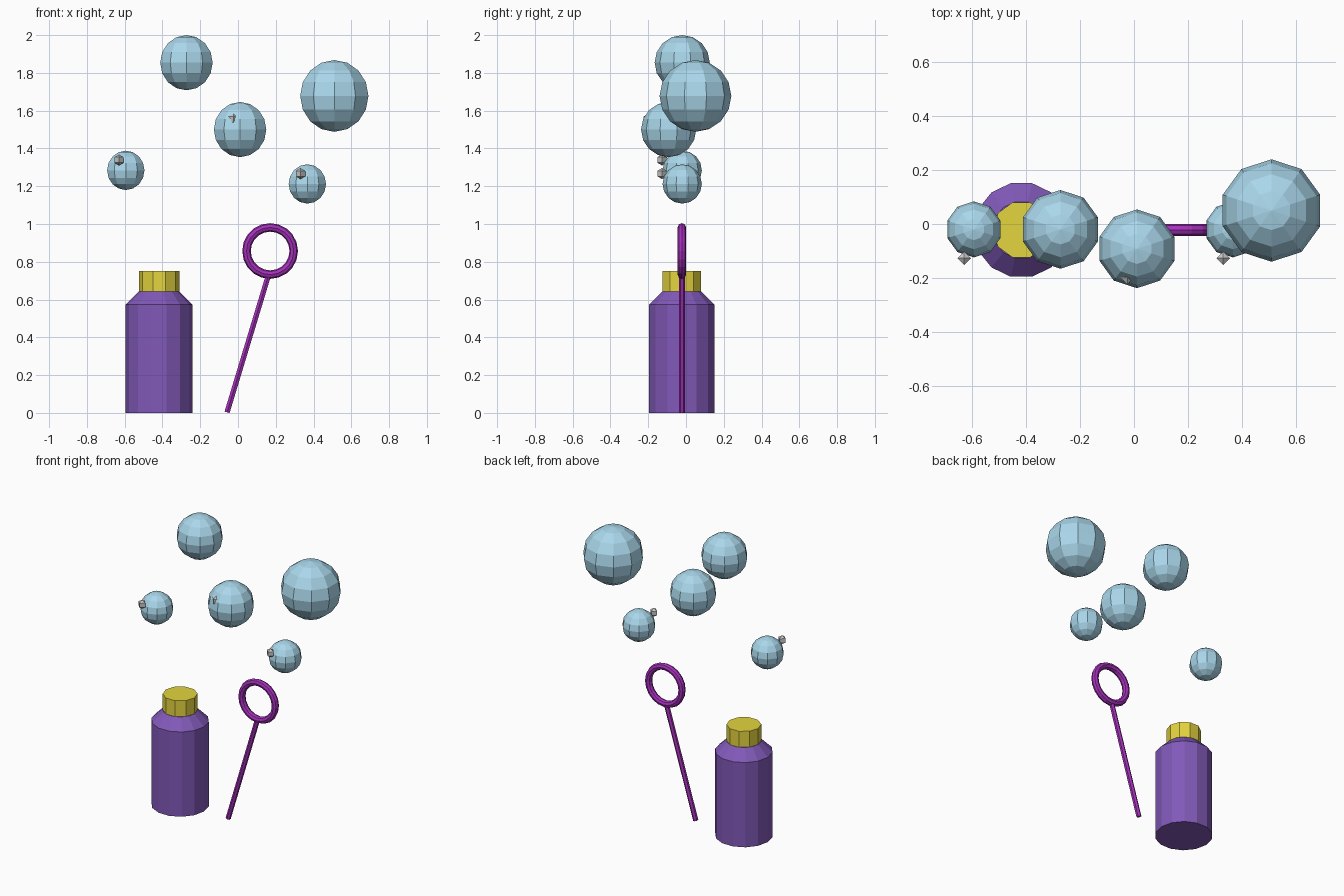
import bpy, bmesh, math
from mathutils import Vector

if "Cube" in bpy.data.objects:
    bpy.data.objects.remove(bpy.data.objects["Cube"])

Y0 = -0.022


def material(name, rgb):
    m = bpy.data.materials.new(name)
    m.diffuse_color = (*rgb, 1)
    m.use_nodes = True
    m.node_tree.nodes["Principled BSDF"].inputs["Base Color"].default_value = m.diffuse_color
    return m


PURPLE = material("purple", (0.22, 0.10, 0.48))
YELLOW = material("yellow", (0.78, 0.66, 0.05))
MAGENTA = material("magenta", (0.38, 0.03, 0.50))
BLUE = material("pale_blue", (0.40, 0.68, 0.83))


def finish(name, bm, loc, mat=None):
    bmesh.ops.recalc_face_normals(bm, faces=bm.faces)
    me = bpy.data.meshes.new(name)
    bm.to_mesh(me)
    bm.free()
    ob = bpy.data.objects.new(name, me)
    bpy.context.collection.objects.link(ob)
    ob.location = loc
    if mat:
        me.materials.append(mat)
    return ob


def lathe(name, profile, sides, loc, mat=None, turn=0.0):
    """Revolve (radius, z) points around z; zero radius makes a pole."""
    bm = bmesh.new()
    rings = []
    for r, z in profile:
        if r < 1e-6:
            rings.append([bm.verts.new((0, 0, z))] * sides)
        else:
            angles = [turn + math.tau * i / sides for i in range(sides)]
            rings.append([bm.verts.new((r * math.cos(a), r * math.sin(a), z)) for a in angles])
    for a, b in zip(rings, rings[1:]):
        for i in range(sides):
            j = (i + 1) % sides
            bm.faces.new(list(dict.fromkeys((a[i], a[j], b[j], b[i]))))
    for ring in (rings[0], rings[-1]):
        if ring[0] is not ring[1]:
            bm.faces.new(ring)
    return finish(name, bm, loc, mat)


def ball(name, r, sides, rings, loc, mat=None):
    arc = [math.pi * k / rings for k in range(rings + 1)]
    return lathe(name, [(r * math.sin(t), -r * math.cos(t)) for t in arc],
                 sides, loc, mat, math.pi / 2)


# bottle and cap
lathe("bottle", [(0.178, 0), (0.178, 0.573), (0.107, 0.642)], 14, (-0.418, Y0, 0), PURPLE)
lathe("cap", [(0.107, 0.642), (0.107, 0.75)], 10, (-0.418, Y0, 0), YELLOW)

# wand stick
start, end = Vector((-0.058, Y0, 0.003)), Vector((0.163, Y0, 0.735))
stick = lathe("wand_stick", [(0.016, 0), (0.016, (end - start).length)], 6, start, MAGENTA)
stick.rotation_euler = (end - start).to_track_quat('Z', 'Y').to_euler()

# wand ring
bpy.ops.mesh.primitive_torus_add(major_segments=20, minor_segments=8, major_radius=0.125,
                                 minor_radius=0.0225, location=(0.17, Y0, 0.857),
                                 rotation=(math.pi / 2, 0, 0))
ring = bpy.context.object
ring.name = "wand_ring"
ring.data.materials.append(MAGENTA)

# bubbles, some with a small glint at the upper left front
bubbles = [(-0.594, -0.02, 1.284, 0.104, True), (-0.273, -0.02, 1.854, 0.146, False),
           (0.011, -0.092, 1.50, 0.146, True), (0.51, 0.05, 1.678, 0.190, False),
           (0.367, -0.02, 1.212, 0.104, True)]
for n, (x, y, z, r, glint) in enumerate(bubbles, 1):
    ball(f"bubble_{n}", r, 10, 8, (x, y, z), BLUE)
    if glint:
        ball(f"glint_{n}", 0.029, 4, 3, (x - 0.036, y - 0.107, z + 0.055))
